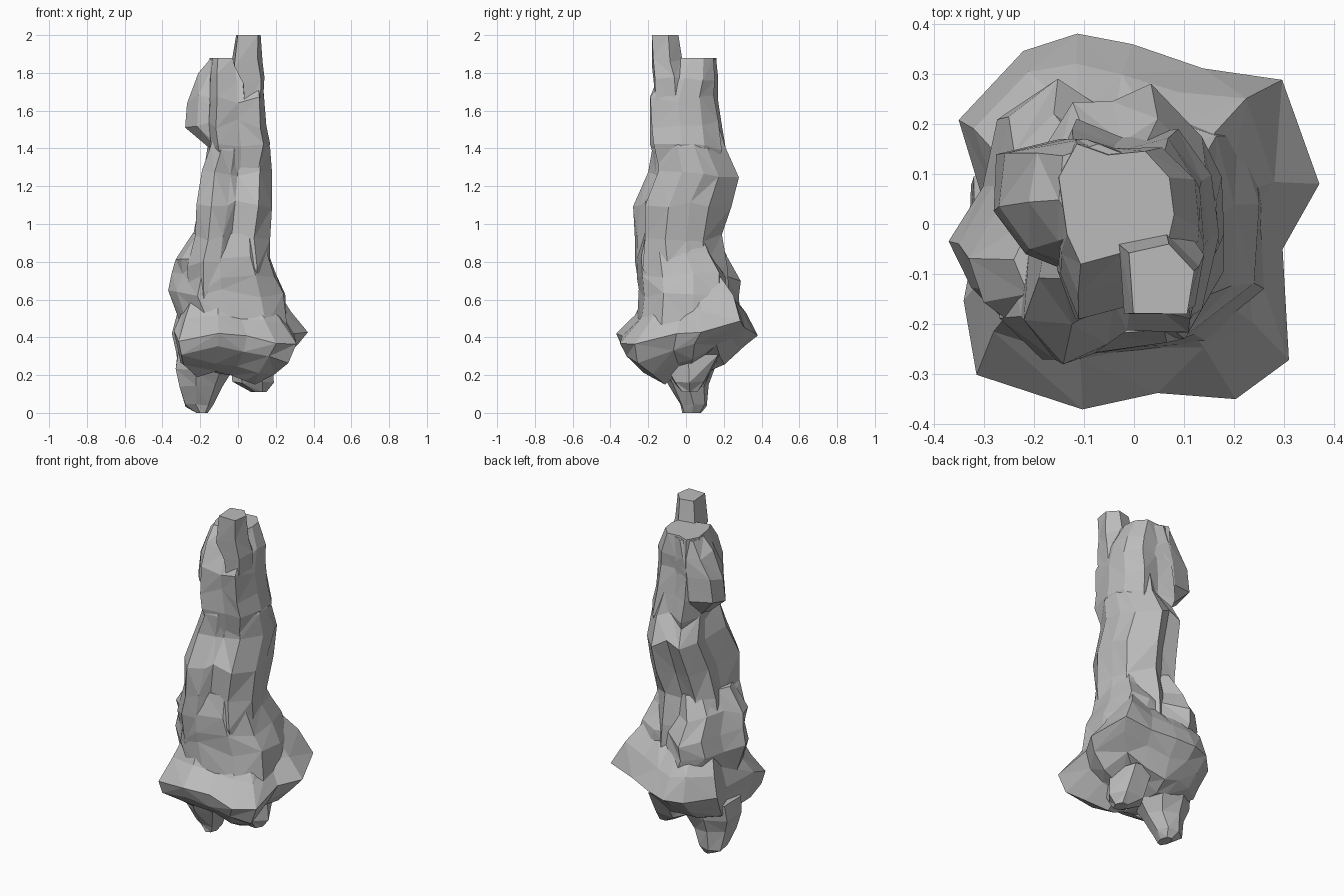
import bpy, bmesh, math, random

cube = bpy.data.objects.get("Cube")
if cube:
    bpy.data.objects.remove(cube, do_unlink=True)

GREY = (0.5, 0.5, 0.5, 1)
stone = bpy.data.materials.new("grey stone")
stone.use_nodes = True
stone.diffuse_color = GREY
shader = next(n for n in stone.node_tree.nodes if n.type == 'BSDF_PRINCIPLED')
shader.inputs["Base Color"].default_value = GREY
shader.inputs["Roughness"].default_value = 0.9


def fit(values, low, high):
    """Stretch a list of values so that it spans low..high."""
    a, b = min(values), max(values)
    return [low + (v - a) / (b - a) * (high - low) for v in values]


def regular(sides):
    """Plain round plan outline."""
    return [(math.cos(k * math.tau / sides), math.sin(k * math.tau / sides))
            for k in range(sides)]


def rock(name, outline, rings, seed, rough=0.07, wobble=0.025):
    """Loft a chipped rock through (z, x0, x1, y0, y1) rings.
    Each outline point is (x, y) or (x, y, lift)."""
    rng = random.Random(seed)
    bm = bmesh.new()
    loops = []
    for i, (z, x0, x1, y0, y1) in enumerate(rings):
        chips = [rng.uniform(1 - rough, 1 + rough) for p in outline]
        xs = fit([p[0] * c for p, c in zip(outline, chips)], x0, x1)
        ys = fit([p[1] * c for p, c in zip(outline, chips)], y0, y1)
        shift = 0 if i in (0, len(rings) - 1) else wobble
        zs = [z + sum(p[2:]) + rng.uniform(-shift, shift) for p in outline]
        loops.append([bm.verts.new(co) for co in zip(xs, ys, zs)])
    for low, up in zip(loops, loops[1:]):
        for k in range(len(outline)):
            n = (k + 1) % len(outline)
            if rng.random() < 0.5:
                bm.faces.new((low[k], low[n], up[k]))
                bm.faces.new((low[n], up[n], up[k]))
            else:
                bm.faces.new((low[k], up[n], up[k]))
                bm.faces.new((low[k], low[n], up[n]))
    caps = [bm.faces.new(loops[0][::-1]), bm.faces.new(loops[-1])]
    bmesh.ops.triangulate(bm, faces=caps)
    bmesh.ops.recalc_face_normals(bm, faces=bm.faces[:])
    mesh = bpy.data.meshes.new(name)
    bm.to_mesh(mesh)
    bm.free()
    mesh.materials.append(stone)
    obj = bpy.data.objects.new(name, mesh)
    bpy.context.collection.objects.link(obj)


# Wide boulder at the bottom, squarish in plan, with its corners at uneven heights
rock("base_boulder", [
    (.37, .08, .02), (.3, .29, .08), (.14, .31, .04), (0, .35), (-.11, .38),
    (-.22, .35), (-.35, .21), (-.3, .05), (-.33, -.15), (-.31, -.3, -.03),
    (-.1, -.37), (.05, -.34, -.02), (.2, -.34, -.05), (.31, -.27, -.07),
    (.3, -.05),
], [
    (.22, -.24, .12, -.15, .13),
    (.27, -.32, .24, -.24, .22),
    (.34, -.33, .32, -.34, .31),
    (.42, -.35, .37, -.37, .38),
    (.53, -.32, .28, -.27, .32),
    (.66, -.26, .19, -.2, .22),
], seed=4, rough=0.02, wobble=0.015)

# Shoulder between the boulder and the column
rock("shoulder", [
    (.25, -.13), (.25, .04), (.22, .19), (.1, .22), (0, .22), (-.15, .3),
    (-.26, .22), (-.3, .08), (-.37, -.04), (-.32, -.14), (-.2, -.25),
    (-.08, -.27), (.13, -.24),
], [
    (.46, -.3, .26, -.26, .29),
    (.63, -.37, .25, -.25, .28),
    (.72, -.35, .2, -.26, .29),
    (.83, -.33, .16, -.26, .22),
    (.95, -.24, .13, -.22, .16),
], seed=7, rough=0.04)

# Lower column with upright ridges and grooves
rock("lower_column", [
    (.18, -.08), (.17, .05), (.14, .15), (.03, .28), (-.05, .22),
    (-.13, .22), (-.2, .12), (-.18, 0), (-.2, -.18), (-.13, -.28),
    (-.05, -.25), (-.01, -.2), (.11, -.22),
], [
    (.6, -.26, .18, -.24, .23),
    (.78, -.27, .17, -.27, .22),
    (.93, -.24, .17, -.27, .19),
    (1.1, -.22, .18, -.28, .24),
    (1.27, -.19, .18, -.2, .28),
    (1.41, -.16, .17, -.18, .21),
    (1.56, -.12, .12, -.14, .16),
], seed=11, rough=0.05)

# Upper column with a flat top
rock("upper_column", [
    (.15, -.03), (.14, .08), (.07, .16), (-.04, .15), (-.13, .18),
    (-.18, .08), (-.16, -.09), (-.12, -.18), (0, -.15), (.12, -.17),
], [
    (1.25, -.12, .12, -.14, .16),
    (1.4, -.16, .17, -.19, .21),
    (1.53, -.17, .15, -.19, .19),
    (1.66, -.17, .14, -.19, .17),
    (1.77, -.16, .13, -.14, .17),
    (1.88, -.15, .08, -.08, .16),
], seed=5, rough=0.03)

# Bulge hanging off the upper right side
rock("upper_bulge", [
    (-.28, .02), (-.21, -.08), (-.08, -.14), (.04, -.08), (.04, .13),
    (-.13, .18), (-.27, .15),
], [
    (1.35, -.09, -.02, -.09, .06),
    (1.53, -.28, .02, -.11, .17),
    (1.66, -.27, .03, -.1, .17),
    (1.79, -.21, .03, -.08, .17),
    (1.87, -.15, .02, -.06, .16),
], seed=8, rough=0.03)

# Chipped knob standing on the front of the top
rock("top_knob", [
    (0, -.17), (.12, -.17), (.14, -.08), (.08, -.02), (-.01, -.04),
], [
    (1.6, .03, .13, -.16, .02),
    (1.76, .02, .14, -.17, .01),
    (1.86, -.03, .13, -.18, -.02),
    (2, -.01, .12, -.18, -.04),
], seed=3, rough=0.03)

# Two stubs under the base
rock("right_foot", regular(7), [
    (0, -.22, -.16, -.02, .08),
    (.04, -.28, -.13, -.03, .11),
    (.14, -.31, -.08, -.09, .12),
    (.23, -.33, -.03, -.13, .15),
    (.32, -.32, .0, -.15, .18),
], seed=6, wobble=0.01)
rock("left_foot", regular(6), [
    (.11, .07, .15, -.02, .06),
    (.16, -.03, .19, -.06, .1),
    (.31, -.04, .18, -.15, .18),
], seed=9, wobble=0.01)
